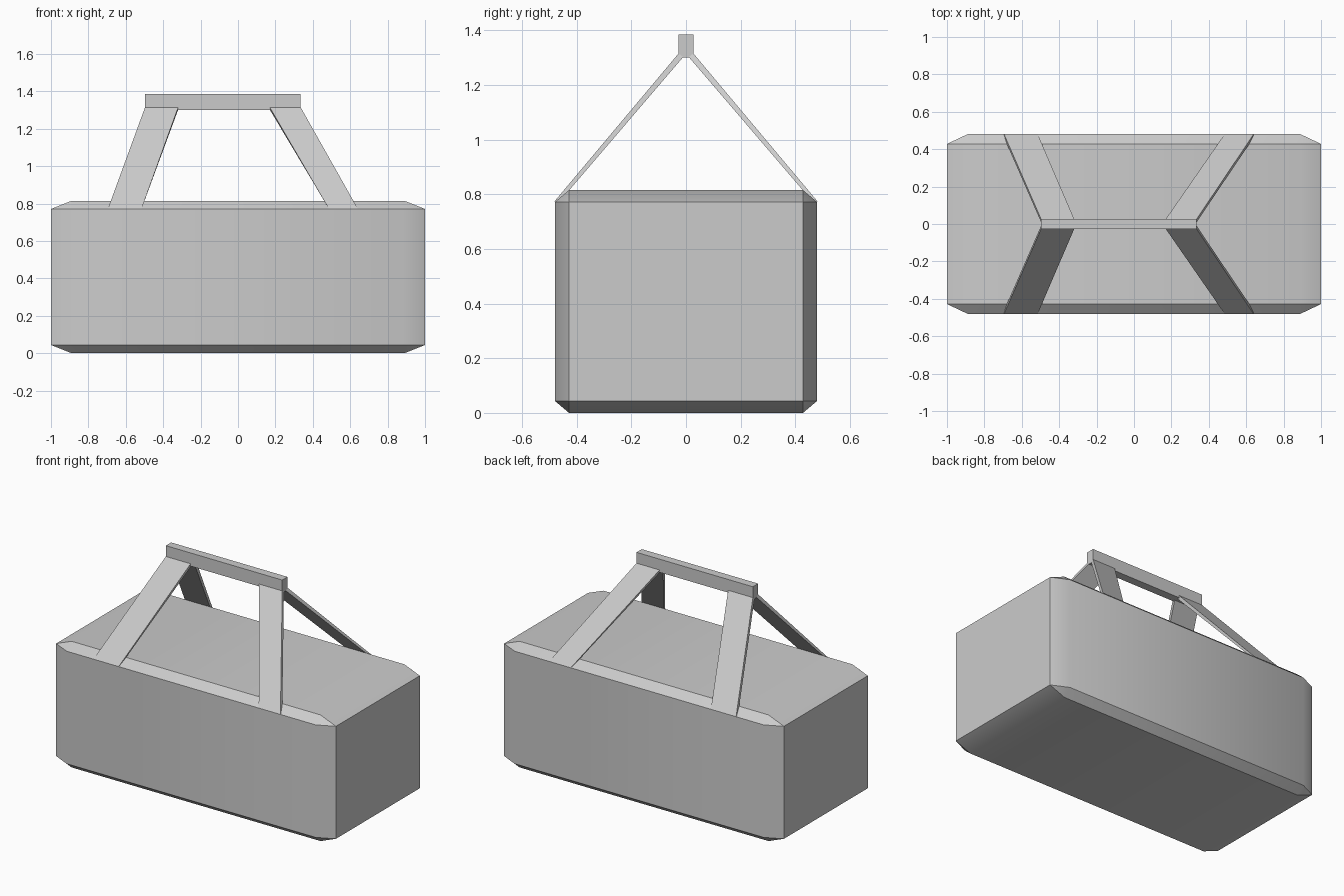
import bpy, bmesh
from mathutils import Vector

if "Cube" in bpy.data.objects:
    bpy.data.objects.remove(bpy.data.objects["Cube"])


def make_object(name, points, faces=None):
    """Mesh from points; without faces, the convex hull of the points."""
    bm = bmesh.new()
    verts = [bm.verts.new(p) for p in points]
    if faces:
        for f in faces:
            bm.faces.new([verts[i] for i in f])
    else:
        bmesh.ops.convex_hull(bm, input=verts)
        bmesh.ops.dissolve_limit(bm, angle_limit=0.01, verts=bm.verts, edges=bm.edges)
    bmesh.ops.recalc_face_normals(bm, faces=bm.faces)
    mesh = bpy.data.meshes.new(name)
    bm.to_mesh(mesh)
    bm.free()
    obj = bpy.data.objects.new(name, mesh)
    bpy.context.collection.objects.link(obj)
    return obj


# Bag body: box with unevenly chamfered edges and corners
half = Vector((1.0, 0.48, 0.4075))
cut = Vector((0.11, 0.052, 0.044))
pts = []
for sx in (-1, 1):
    for sy in (-1, 1):
        for sz in (-1, 1):
            for axis in range(3):
                p = half - cut
                p[axis] = half[axis]
                pts.append((sx * p.x, sy * p.y, sz * p.z + half.z))
body = make_object("bag_body", pts)
bpy.context.view_layer.objects.active = body
body.select_set(True)
bpy.ops.object.shade_smooth_by_angle()

BOX = [(0, 1, 2, 3), (4, 5, 6, 7), (0, 1, 5, 4),
       (1, 2, 6, 5), (2, 3, 7, 6), (3, 0, 4, 7)]


# Straps: slanted flat bands from the body's long edges to the grip
def strap(name, top, bottom, side):
    rings = []
    for (x0, x1), (yo, zo), (yi, zi) in (
            (top, (0.027, 1.315), (0.010, 1.302)),
            (bottom, (0.481, 0.774), (0.462, 0.774))):
        rings += [(x0, side * yo, zo), (x1, side * yo, zo),
                  (x1, side * yi, zi), (x0, side * yi, zi)]
    make_object(name, rings, BOX)


for side, label in ((-1, "front"), (1, "back")):
    strap(label + "_left_strap", (-0.497, -0.32), (-0.695, -0.515), side)
    strap(label + "_right_strap", (0.17, 0.335), (0.485, 0.64), side)

# Grip bar joining the straps
make_object("handle_grip", [(x, y, z) for z in (1.30, 1.385)
                            for x, y in ((-0.497, -0.027), (0.335, -0.027),
                                         (0.335, 0.027), (-0.497, 0.027))], BOX)
